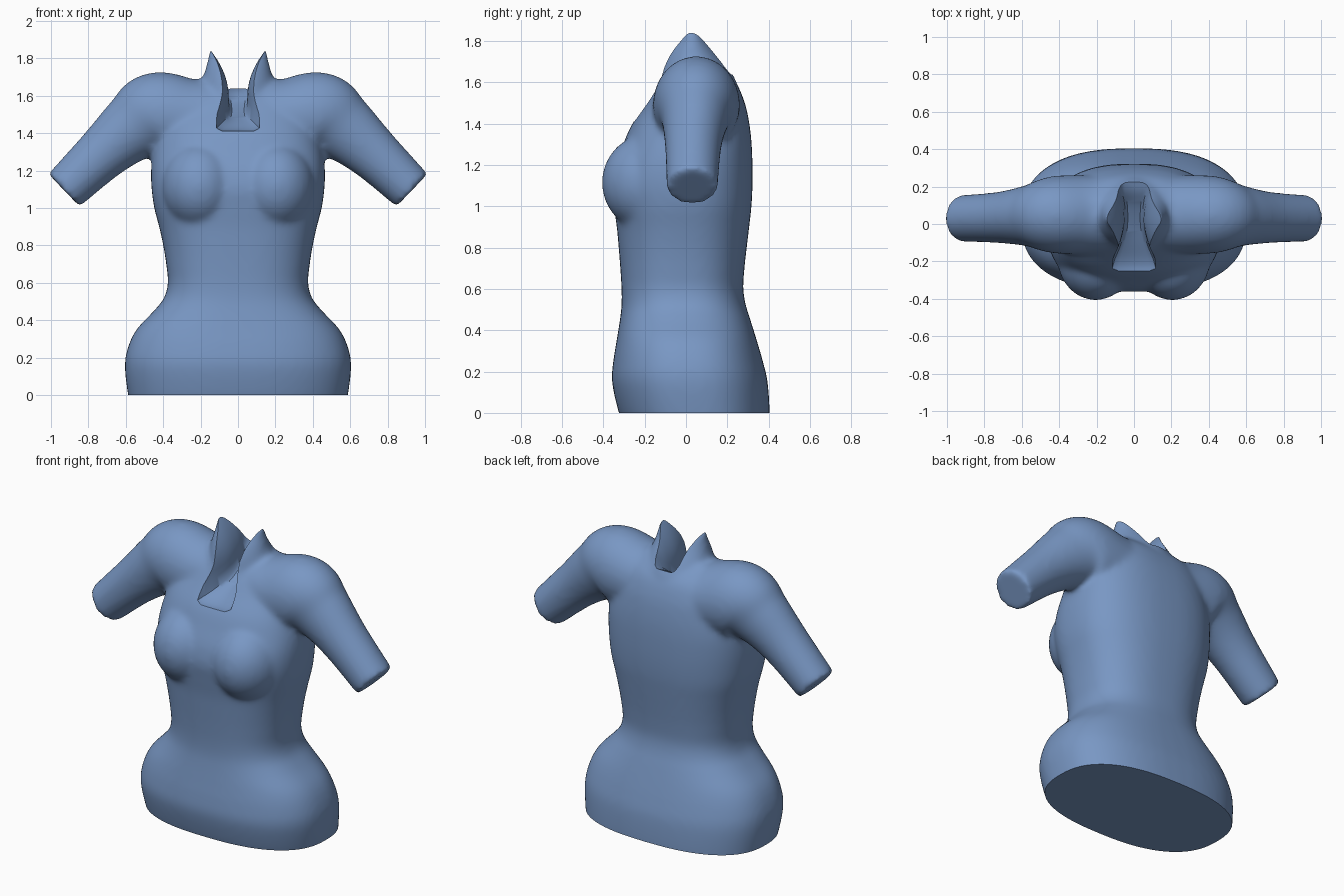
import bpy, bmesh, math
from mathutils import Vector

if "Cube" in bpy.data.objects:
    bpy.data.objects.remove(bpy.data.objects["Cube"])


def resample(rows, steps=6):
    """Catmull-Rom smoothing of a list of equal-length tuples."""
    pad = [rows[0]] + rows + [rows[-1]]
    out = []
    for i in range(len(rows) - 1):
        a, b, c, d = pad[i:i + 4]
        for s in range(steps):
            t = s / steps
            out.append(tuple(
                0.5 * (2 * q + (r - p) * t + (2 * p - 5 * q + 4 * r - w) * t * t
                       + (3 * q - p - 3 * r + w) * t ** 3)
                for p, q, r, w in zip(a, b, c, d)))
    return out + [rows[-1]]


def loft(bm, rings):
    """Skin closed rings of points and cap both ends."""
    loops = [[bm.verts.new(p) for p in ring] for ring in rings]
    n = len(loops[0])
    faces = []
    for a, b in zip(loops, loops[1:]):
        for i in range(n):
            j = (i + 1) % n
            faces.append(bm.faces.new((a[i], a[j], b[j], b[i])))
    faces += [bm.faces.new(loops[0]), bm.faces.new(loops[-1])]
    bmesh.ops.recalc_face_normals(bm, faces=faces)


def super_ring(z, w, front, back, power, n=56):
    """Horizontal superellipse between a front and a back depth."""
    ring = []
    for i in range(n):
        a = 2 * math.pi * i / n
        c, s = math.cos(a), math.sin(a)
        x = w * math.copysign(abs(c) ** (2 / power), c)
        y = (front + back) / 2 + (back - front) / 2 * math.copysign(abs(s) ** (2 / power), s)
        ring.append((x, y, z))
    return ring


def make_object(name, bm):
    me = bpy.data.meshes.new(name)
    bm.to_mesh(me)
    bm.free()
    ob = bpy.data.objects.new(name, me)
    bpy.context.collection.objects.link(ob)
    return ob


def apply_all(ob):
    bpy.ops.object.select_all(action='DESELECT')
    ob.select_set(True)
    bpy.context.view_layer.objects.active = ob
    for m in list(ob.modifiers):
        bpy.ops.object.modifier_apply(modifier=m.name)


bm = bmesh.new()

# Trunk: height, half width, front, back
trunk = [
    (-0.08, 0.57, -0.29, 0.40), (0.0, 0.588, -0.325, 0.405), (0.15, 0.605, -0.358, 0.395),
    (0.25, 0.59, -0.352, 0.372), (0.35, 0.543, -0.336, 0.343), (0.45, 0.45, -0.32, 0.312),
    (0.52, 0.395, -0.312, 0.29), (0.60, 0.375, -0.312, 0.277), (0.70, 0.384, -0.318, 0.283),
    (0.80, 0.40, -0.326, 0.294), (0.90, 0.422, -0.335, 0.306), (1.0, 0.448, -0.35, 0.317),
    (1.1, 0.462, -0.362, 0.322), (1.2, 0.465, -0.345, 0.322), (1.3, 0.455, -0.305, 0.318),
    (1.4, 0.43, -0.26, 0.307), (1.5, 0.40, -0.19, 0.285), (1.6, 0.34, -0.12, 0.24),
    (1.68, 0.25, -0.04, 0.15)]
loft(bm, [super_ring(z, w, f, b, 2.5) for z, w, f, b in resample(trunk)])

# Neck stump
neck = [(1.38, 0.19, -0.22, 0.24), (1.5, 0.20, -0.19, 0.255), (1.6, 0.20, -0.145, 0.245),
        (1.68, 0.192, -0.12, 0.20), (1.75, 0.172, -0.09, 0.15), (1.80, 0.162, -0.055, 0.115),
        (1.845, 0.155, -0.03, 0.085)]
loft(bm, [super_ring(z, w, f, b, 2.0) for z, w, f, b in resample(neck)])

# Shoulders and arms: x, z, radius, depth radius, centre depth
arm = [(0.0, 1.47, 0.20, 0.20, 0.05), (0.25, 1.475, 0.215, 0.21, 0.05),
       (0.44, 1.495, 0.23, 0.205, 0.05), (0.56, 1.43, 0.185, 0.165, 0.045),
       (0.72, 1.295, 0.145, 0.137, 0.035), (0.93, 1.095, 0.122, 0.124, 0.03)]
path = resample(arm)
for side in (-1, 1):
    rings = []
    for k, (x, z, r, ry, cy) in enumerate(path):
        p, q = path[max(k - 1, 0)], path[min(k + 1, len(path) - 1)]
        d = Vector((q[0] - p[0], q[1] - p[1])).normalized()
        rings.append([(side * (x - d.y * r * math.sin(a)), cy + ry * math.cos(a),
                       z + d.x * r * math.sin(a))
                      for a in (2 * math.pi * i / 40 for i in range(40))])
    loft(bm, rings)

# Bust lobes
for side in (-1, 1):
    lobe = bmesh.ops.create_uvsphere(bm, u_segments=32, v_segments=20, radius=1)['verts']
    for v in lobe:
        v.co = Vector((side * 0.205 + v.co.x * 0.205, -0.18 + v.co.y * 0.228,
                       1.115 + v.co.z * 0.235))

# Fuse everything into one soft body
body = make_object("torso", bm)
rm = body.modifiers.new("fuse", 'REMESH')
rm.mode = 'VOXEL'
rm.voxel_size = 0.015
sm = body.modifiers.new("soften", 'SMOOTH')
sm.factor = 0.5
sm.iterations = 14
apply_all(body)

# Flat base
bm = bmesh.new()
bm.from_mesh(body.data)
cut = bmesh.ops.bisect_plane(bm, geom=bm.verts[:] + bm.edges[:] + bm.faces[:],
                             plane_co=(0, 0, 0), plane_no=(0, 0, 1), clear_inner=True)
rim = [e for e in cut['geom_cut'] if isinstance(e, bmesh.types.BMEdge)]
bmesh.ops.holes_fill(bm, edges=rim, sides=0)
bmesh.ops.recalc_face_normals(bm, faces=bm.faces[:])
bm.to_mesh(body.data)
bm.free()

# Neck opening cutter: depth, half width, floor height
opening = [(-0.42, 0.125, 1.405), (-0.27, 0.13, 1.41), (-0.2, 0.118, 1.42), (-0.1, 0.075, 1.46),
           (0.0, 0.052, 1.505), (0.1, 0.055, 1.56), (0.2, 0.075, 1.63), (0.36, 0.09, 1.67)]
rings = []
for y, w, floor in resample(opening):
    half = [(w * 0.65, floor), (w * 0.9, floor + 0.015)]
    for k in range(1, 11):
        z = floor + 0.03 + (1.95 - floor - 0.03) * k / 10
        half.append((w + 0.065 * max(0, (z - 1.6) / 0.2) ** 2, z))
    rings.append([(x, y, z) for x, z in half] + [(-x, y, z) for x, z in reversed(half)])
bm = bmesh.new()
loft(bm, rings)
cutter = make_object("neck_opening_cutter", bm)
cutter.hide_render = True
cutter.hide_set(True)
bo = body.modifiers.new("neck_opening", 'BOOLEAN')
bo.operation = 'DIFFERENCE'
bo.solver = 'EXACT'
bo.object = cutter
apply_all(body)
bpy.data.objects.remove(cutter)

# Colour and shading
mat = bpy.data.materials.new("soft_blue")
mat.diffuse_color = (0.19, 0.31, 0.55, 1)
mat.use_nodes = True
mat.node_tree.nodes["Principled BSDF"].inputs["Base Color"].default_value = mat.diffuse_color
body.data.materials.clear()
body.data.materials.append(mat)
bpy.ops.object.shade_smooth_by_angle(angle=math.radians(40))
